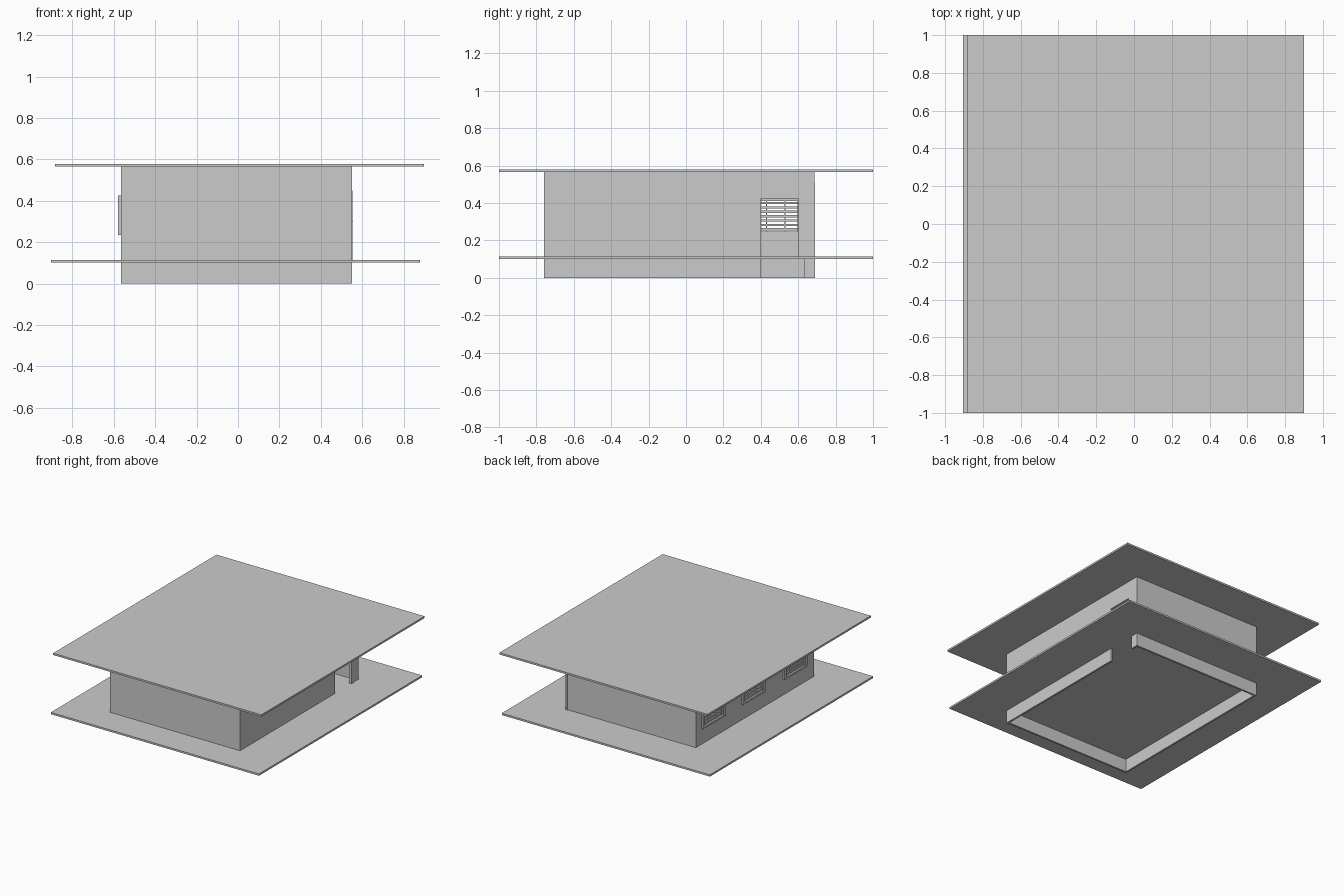
import bpy

if "Cube" in bpy.data.objects:
    bpy.data.objects.remove(bpy.data.objects["Cube"])


def box(name, x, y, z):
    """Box from (min, max) ranges on each axis."""
    vs = [(a, b, c) for a in x for b in y for c in z]
    fs = [(0, 1, 3, 2), (4, 6, 7, 5), (0, 4, 5, 1),
          (2, 3, 7, 6), (0, 2, 6, 4), (1, 5, 7, 3)]
    me = bpy.data.meshes.new(name)
    me.from_pydata(vs, [], fs)
    ob = bpy.data.objects.new(name, me)
    bpy.context.collection.objects.link(ob)
    return ob


def cut(ob, x, y, z):
    """Cut a box-shaped opening through a wall."""
    cutter = box("cutter", x, y, z)
    cutter.hide_render = True
    m = ob.modifiers.new("opening", 'BOOLEAN')
    m.operation = 'DIFFERENCE'
    m.solver = 'EXACT'
    m.object = cutter
    bpy.context.view_layer.objects.active = ob
    bpy.ops.object.modifier_apply(modifier=m.name)
    bpy.data.objects.remove(cutter)


T = 0.015                      # wall thickness
X0, X1 = -0.565, 0.55          # outer wall faces
Y0, Y1 = -0.76, 0.687
TOP = 0.565

# Slabs
box("floor_slab", (-0.905, 0.88), (-1, 1), (0.101, 0.115))
box("roof_slab", (-0.885, 0.90), (-1, 1), (TOP, 0.579))

# Walls
box("front_wall", (X0, X1), (Y0, Y0 + T), (0, TOP))
box("back_wall", (X0, X1 - T), (Y1 - T, Y1), (0, TOP))
left_wall = box("left_wall", (X0, X0 + T), (Y0 + T, Y1 - T), (0, TOP))
right_wall = box("right_wall", (X1 - T, X1), (Y0 + T, Y1), (0, TOP))
box("corner_trim", (X1 - T, X1), (Y1, Y1 + 0.004), (0, 0.51))

# Doorway with its frame and latch
cut(right_wall, (X1 - 0.1, X1 + 0.1), (0.40, 0.63), (-0.1, 0.45))
fx = (X1 - T - 0.003, X1 + 0.003)
box("door_jamb", fx, (0.60, 0.63), (0.115, 0.45))
box("door_head", fx, (0.40, 0.60), (0.425, 0.45))
box("door_latch", (X1 - 0.005, X1 + 0.005), (0.604, 0.62), (0.298, 0.304))

# Three slatted windows in the left wall
ZB, ZT = 0.235, 0.425
HALF, HOLE, RIM = 0.14, 0.115, 0.014
for i, yc in enumerate((0.48, -0.01, -0.52), 1):
    cut(left_wall, (X0 - 0.1, X0 + 0.1), (yc - HOLE, yc + HOLE),
        (ZB + RIM, ZT - RIM))
    wx = (X0 - 0.014, X0)
    for s in (-1, 1):
        ys = sorted((yc + s * HOLE, yc + s * HALF))
        box(f"window_{i}_jamb", wx, ys, (ZB, ZT))
        ym = yc + s * 0.05
        box(f"window_{i}_mullion", (X0 + 0.003, X0 + 0.007),
            (ym - 0.003, ym + 0.003), (ZB + RIM, ZT - RIM))
    for part, z in (("sill", (ZB, ZB + RIM)), ("head", (ZT - RIM, ZT))):
        box(f"window_{i}_{part}", wx, (yc - HOLE, yc + HOLE), z)
    for k in range(7):
        z = ZB + RIM + 0.011 + k * 0.0233
        box(f"window_{i}_slat", (X0 - 0.006, X0 + 0.003),
            (yc - HOLE, yc + HOLE), (z - 0.006, z + 0.006))
